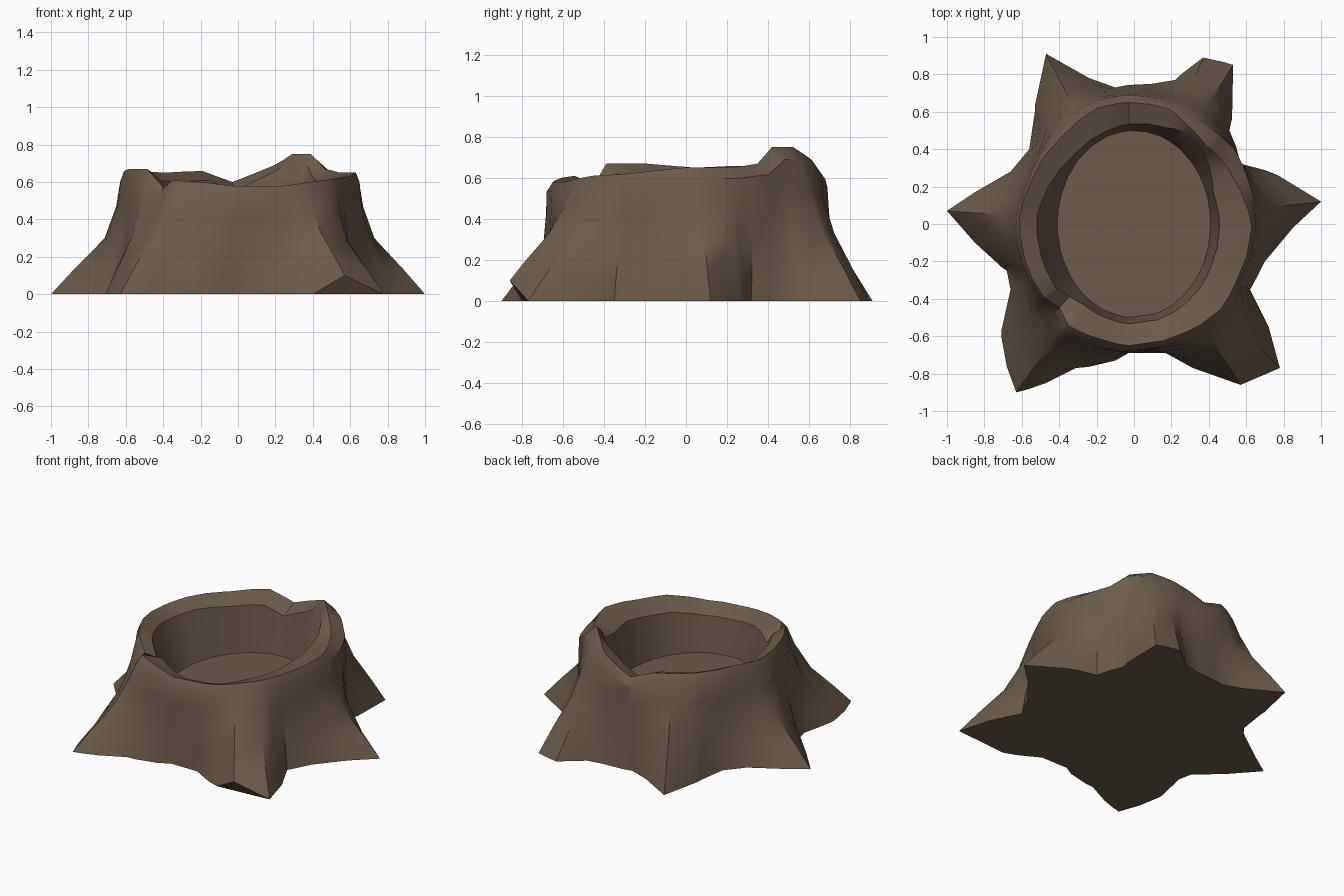
import bpy, bmesh, math

cube = bpy.data.objects.get("Cube")
if cube:
    bpy.data.objects.remove(cube)

# One bark colour for the whole stump
bark = bpy.data.materials.new("bark_brown")
bark.use_nodes = True
BROWN = (0.15, 0.105, 0.068, 1)
bark.diffuse_color = BROWN
bark.node_tree.nodes["Principled BSDF"].inputs["Base Color"].default_value = BROWN

# Ground outline with six pointed roots, counter-clockwise from the left root
OUTLINE = [(1, .12), (.77, .26), (.57, .32), (.51, .5), (.53, .85), (.37, .89),
           (.22, .77), (.1, .75), (-.1, .73), (-.24, .78), (-.47, .91), (-.53, .6),
           (-.56, .4), (-.66, .28), (-.85, .17), (-1, .07), (-.85, -.1), (-.68, -.25),
           (-.66, -.35), (-.71, -.6), (-.63, -.9), (-.47, -.85), (-.31, -.77),
           (-.1, -.73), (-.03, -.69), (.17, -.69), (.4, -.8), (.57, -.86),
           (.78, -.77), (.72, -.55), (.62, -.35), (.7, -.2), (.85, -.02)]
UNDERCUT = (.57, -.86)     # root tip lifted off the ground
LIFT = .1

# Broken rim: x, y, height, share of the lip width taken by the sloping inner wall,
# bulge of the trunk beyond the rim
RIM = [(.65, -.02, .65, .2, 0), (.56, .23, .65, .2, .05), (.48, .36, .67, .4, .07),
       (.4, .43, .75, .6, .07), (.3, .54, .75, .6, .04), (.2, .63, .69, .3, .02),
       (-.03, .67, .6, .2, .02), (-.2, .64, .66, .15, .02), (-.4, .48, .65, .2, .02),
       (-.56, .25, .66, .4, 0), (-.63, .05, .65, .5, 0), (-.6, -.2, .67, .5, 0),
       (-.5, -.4, .67, .5, 0), (-.41, -.46, .57, .4, .03), (-.36, -.56, .61, .2, .02),
       (-.2, -.63, .6, .2, .02), (-.03, -.67, .58, .2, .01), (.25, -.61, .58, .2, .01),
       (.47, -.48, .61, .2, 0), (.57, -.3, .62, .2, 0)]

# Trunk flare: height fraction, share of root length on side and on corner roots
FLARE = [(0, 1, 1), (.2, .67, .75), (.46, .21, .4), (.72, .05, .15), (.92, 0, 0)]
FLOOR_Z = .29


def turn(x, y):
    return math.atan2(y, x) % math.tau


def polar(points):
    """Closed table of angle, radius and any further values."""
    pts = sorted((turn(x, y), math.hypot(x, y), *rest) for x, y, *rest in points)
    first, last = pts[0], pts[-1]
    return [(last[0] - math.tau, *last[1:]), *pts, (first[0] + math.tau, *first[1:])]


def sample(table, angle):
    for a, b in zip(table, table[1:]):
        if a[0] <= angle <= b[0]:
            k = (angle - a[0]) / (b[0] - a[0])
            return [p + (q - p) * k for p, q in zip(a[1:], b[1:])]


def floor_radius(angle):
    return 1 / math.hypot(math.cos(angle) / .41, math.sin(angle) / .5)


# Columns stand at every outline corner and at rim corners not next to one
outline, rim = polar(OUTLINE), polar(RIM)
angles = [row[0] for row in outline[1:-1]]
angles += [row[0] for row in rim[1:-1]
           if min(abs(row[0] - a) for a in angles) > math.radians(1.5)]
angles.sort()

# Hollow stump: roots, trunk, lip, inner wall and floor
bm = bmesh.new()
ground, columns = [], []
for angle in angles:
    root = sample(outline, angle)[0]
    rim_r, rim_z, wall, bulge = sample(rim, angle)
    body = rim_r + bulge
    inner = floor_radius(angle)
    corner = abs(math.sin(angle))
    foot = LIFT if angle == turn(*UNDERCUT) else 0
    profile = []
    for t, side_share, corner_share in FLARE:
        share = side_share + (corner_share - side_share) * corner
        profile.append((body + (root - body) * share, foot + (rim_z - foot) * t))
    profile += [(rim_r * .97, rim_z),
                (inner + (rim_r - inner) * wall, rim_z - .05),
                (inner, FLOOR_Z)]
    column = [bm.verts.new((r * math.cos(angle), r * math.sin(angle), z))
              for r, z in profile]
    columns.append(column)
    if not foot:
        ground.append(column[0])

base_centre = bm.verts.new((0, 0, 0))
floor_centre = bm.verts.new((0, 0, FLOOR_Z))
for a, b in zip(columns, columns[1:] + columns[:1]):
    for i in range(len(a) - 1):
        bm.faces.new((a[i], b[i], b[i + 1], a[i + 1]))
    bm.faces.new((floor_centre, a[-1], b[-1]))

# Flat underside, and the facet below the lifted root tip
for a, b in zip(ground, ground[1:] + ground[:1]):
    bm.faces.new((base_centre, b, a))
tip = angles.index(turn(*UNDERCUT))
bm.faces.new((columns[tip - 1][0], columns[tip + 1][0], columns[tip][0]))

bmesh.ops.recalc_face_normals(bm, faces=bm.faces)
mesh = bpy.data.meshes.new("hollow_stump")
bm.to_mesh(mesh)
bm.free()
mesh.materials.append(bark)
stump = bpy.data.objects.new("hollow_stump", mesh)
bpy.context.collection.objects.link(stump)
bpy.ops.object.select_all(action='DESELECT')
stump.select_set(True)
bpy.context.view_layer.objects.active = stump
bpy.ops.object.shade_smooth_by_angle(angle=math.radians(35))
